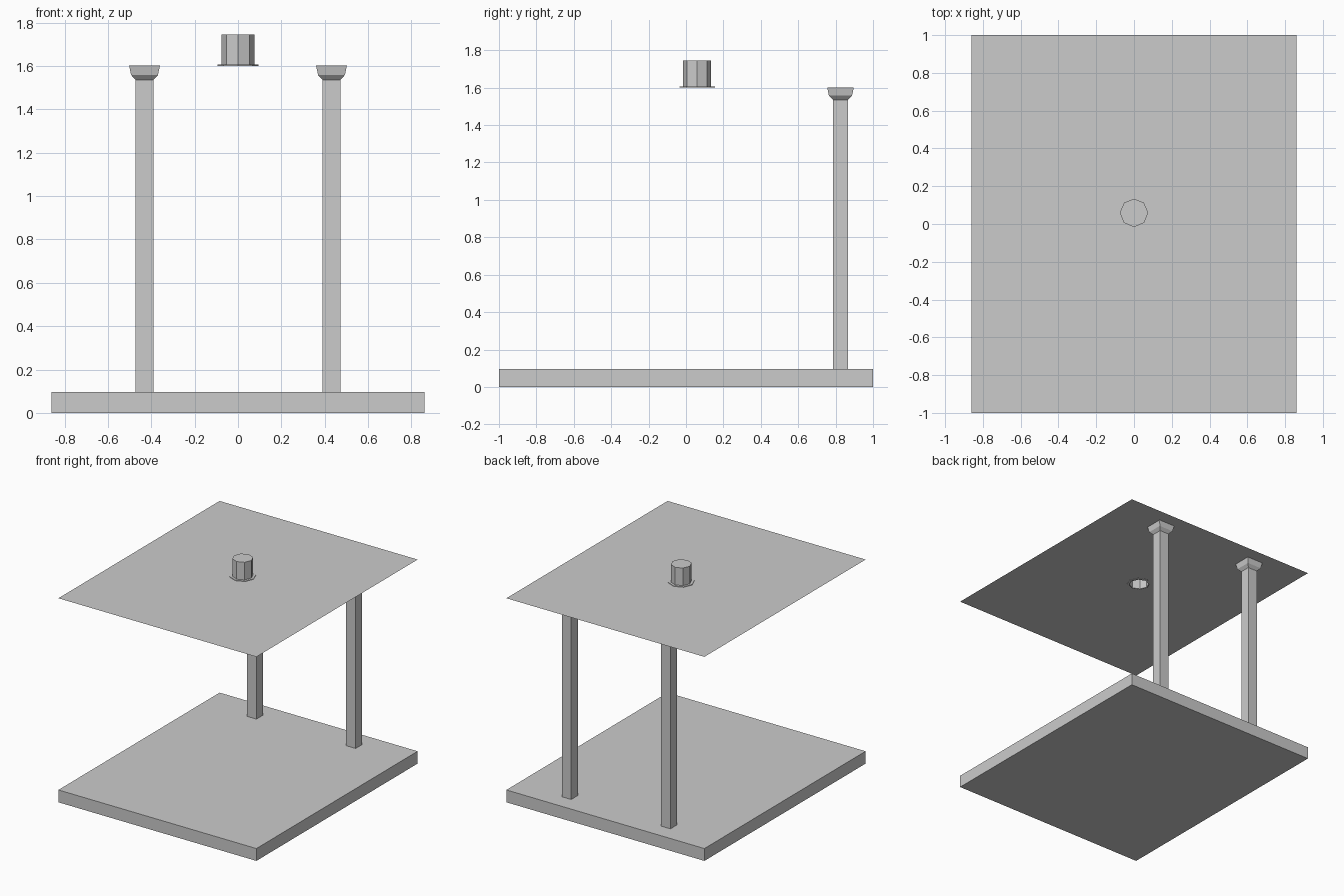
import bpy, bmesh
from math import sin, cos, pi, sqrt

if "Cube" in bpy.data.objects:
    bpy.data.objects.remove(bpy.data.objects["Cube"])

W, D = 0.86, 1.0          # half width and half depth of base and roof
BASE, ROOF = 0.097, 1.602
HY = 0.059                # y centre of the vent


def finish(name, bm):
    me = bpy.data.meshes.new(name)
    bm.to_mesh(me)
    bm.free()
    ob = bpy.data.objects.new(name, me)
    bpy.context.collection.objects.link(ob)
    return ob


def loft(name, cx, cy, sides, profile, turn=0.0, start_cap=False, end_cap=False):
    """Stack regular polygons given as (radius, z) and skin them."""
    bm = bmesh.new()
    rings = [[bm.verts.new((cx + r * cos(turn + 2 * pi * i / sides),
                            cy + r * sin(turn + 2 * pi * i / sides), z))
              for i in range(sides)] for r, z in profile]
    for a, b in zip(rings, rings[1:]):
        for i in range(sides):
            j = (i + 1) % sides
            bm.faces.new((a[i], a[j], b[j], b[i]))
    if start_cap:
        bm.faces.new(rings[0][::-1])
    if end_cap:
        bm.faces.new(rings[-1])
    return finish(name, bm)


# base slab
bm = bmesh.new()
bmesh.ops.create_cube(bm, size=1)
for v in bm.verts:
    v.co = (v.co.x * 2 * W, v.co.y * 2 * D, (v.co.z + 0.5) * BASE)
finish("base_slab", bm)

# thin roof sheet with an octagonal opening for the vent
bm = bmesh.new()
outer = [(-W, -D), (W, -D), (W, D), (-W, D)]
hole = [(0.095 * cos(i * pi / 4), HY + 0.095 * sin(i * pi / 4)) for i in range(8)]
edges = []
for loop in (outer, hole):
    vs = [bm.verts.new((x, y, ROOF)) for x, y in loop]
    edges += [bm.edges.new((vs[i - 1], vs[i])) for i in range(len(vs))]
bmesh.ops.triangle_fill(bm, use_beauty=True, edges=edges, normal=(0, 0, 1))
finish("roof_sheet", bm)

# vent: flange underside, rim, flange top, tube and lid (open below)
loft("roof_vent", 0, HY, 8,
     [(0.075, ROOF - 0.002), (0.095, ROOF - 0.002), (0.095, ROOF + 0.004),
      (0.075, ROOF + 0.004), (0.075, 1.744)], end_cap=True)

# square posts with flared capitals
s = sqrt(2)
for side, x in (("left", -0.431), ("right", 0.431)):
    loft(side + "_post", x, 0.826, 4,
         [(0.041 * s, BASE), (0.041 * s, 1.535), (0.062 * s, 1.558), (0.071 * s, ROOF)],
         turn=pi / 4)
